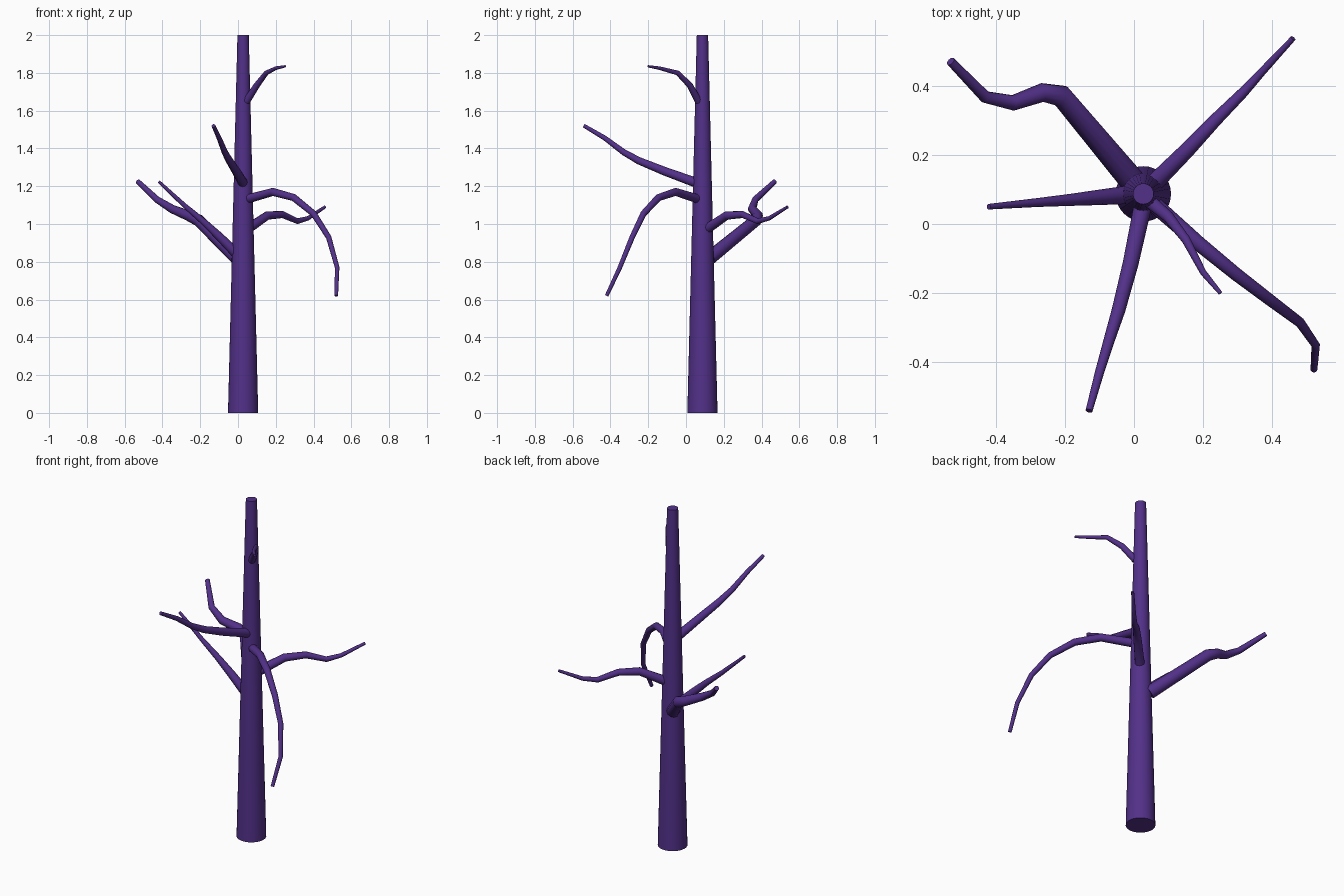
import bpy
import math

bark = bpy.data.materials.new("purple_bark")
bark.diffuse_color = (0.085, 0.03, 0.25, 1)


def finish(obj):
    obj.data.materials.append(bark)
    bpy.ops.object.select_all(action='DESELECT')
    obj.select_set(True)
    bpy.context.view_layer.objects.active = obj
    bpy.ops.object.convert(target='MESH')
    bpy.ops.object.shade_smooth_by_angle(angle=math.radians(40))


def limb(name, points, r_start, r_end):
    """Tapered, capped tube along a path."""
    curve = bpy.data.curves.new(name, 'CURVE')
    curve.dimensions = '3D'
    curve.bevel_depth = 1.0
    curve.bevel_resolution = 4
    curve.use_fill_caps = True
    spline = curve.splines.new('POLY')
    spline.points.add(len(points) - 1)
    for i, (point, co) in enumerate(zip(spline.points, points)):
        point.co = (*co, 1)
        point.radius = r_start + (r_end - r_start) * i / (len(points) - 1)
    obj = bpy.data.objects.new(name, curve)
    bpy.context.collection.objects.link(obj)
    finish(obj)


# Trunk: one long tapered cylinder
bpy.ops.mesh.primitive_cone_add(vertices=32, radius1=0.08, radius2=0.03, depth=2,
                                location=(0.027, 0.087, 1))
trunk = bpy.context.object
trunk.name = "trunk"
finish(trunk)

# Branches, each rooted inside the trunk
limb("top_twig", [(0.045, 0.066, 1.65), (0.10, 0.02, 1.735), (0.15, -0.045, 1.80),
                  (0.20, -0.14, 1.825), (0.25, -0.20, 1.835)], 0.02, 0.006)
limb("front_branch", [(0.025, 0.05, 1.22), (-0.01, -0.115, 1.28), (-0.045, -0.25, 1.335),
                      (-0.07, -0.33, 1.38), (-0.10, -0.43, 1.455),
                      (-0.13, -0.54, 1.52)], 0.026, 0.010)
limb("drooping_branch", [(0.06, 0.055, 1.135), (0.185, -0.055, 1.17), (0.295, -0.145, 1.14),
                         (0.40, -0.225, 1.055), (0.48, -0.285, 0.93),
                         (0.525, -0.35, 0.77), (0.52, -0.42, 0.62)], 0.024, 0.010)
limb("back_right_branch", [(0.06, 0.12, 0.98), (0.155, 0.215, 1.045), (0.235, 0.30, 1.05),
                           (0.315, 0.38, 1.015), (0.37, 0.44, 1.03),
                           (0.46, 0.537, 1.09)], 0.026, 0.008)
limb("back_left_branch", [(-0.005, 0.125, 0.82), (-0.21, 0.37, 1.02), (-0.265, 0.38, 1.045),
                          (-0.35, 0.35, 1.08), (-0.43, 0.367, 1.13),
                          (-0.53, 0.47, 1.225)], 0.037, 0.013)
limb("left_branch", [(-0.01, 0.085, 0.845), (-0.10, 0.077, 0.935), (-0.18, 0.07, 1.01),
                     (-0.28, 0.062, 1.095), (-0.42, 0.05, 1.225)], 0.027, 0.008)
